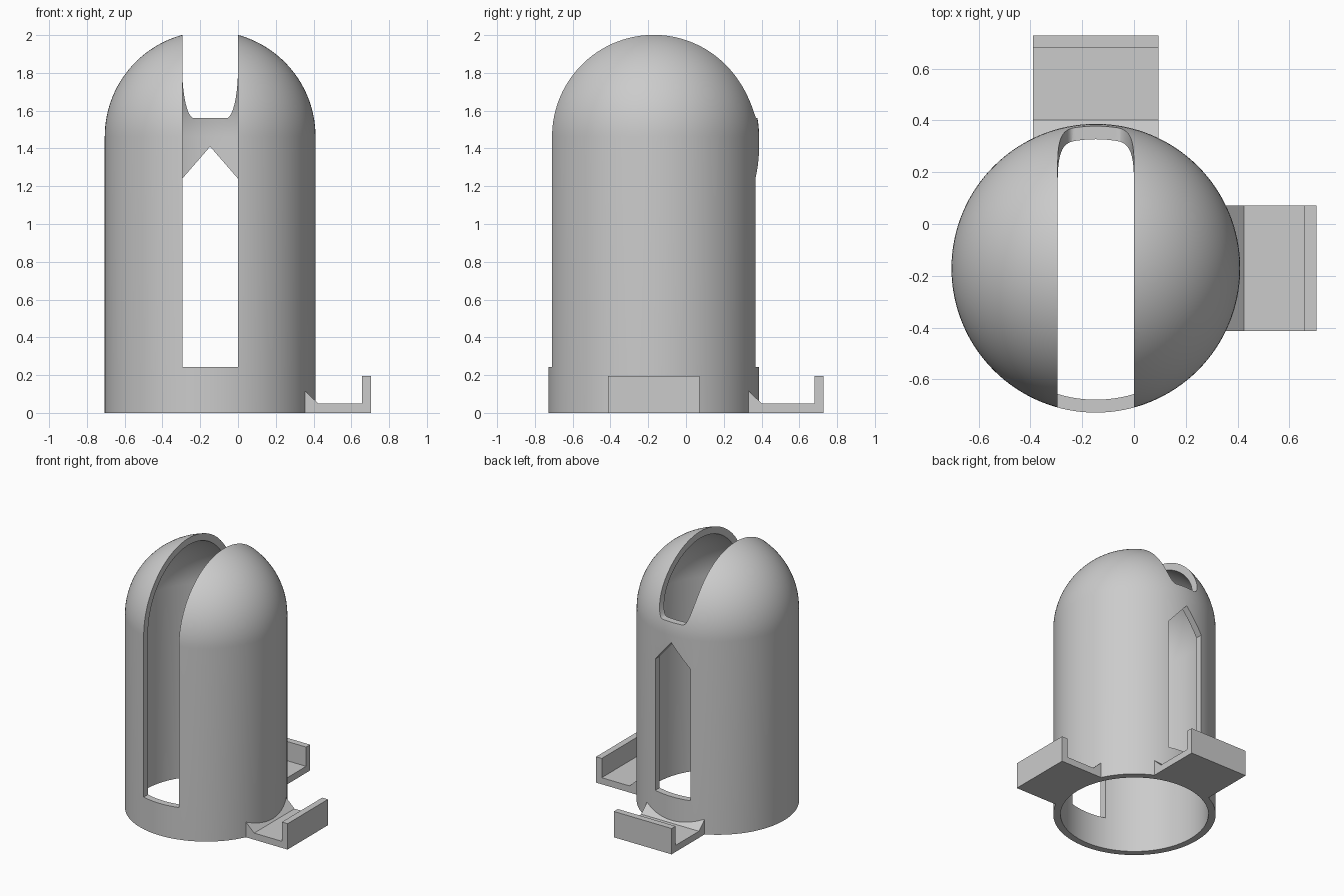
import bpy, bmesh, math
from mathutils import Matrix, Vector

old = bpy.data.objects.get("Cube")
if old:
    bpy.data.objects.remove(old, do_unlink=True)

CX, CY = -0.1475, -0.171      # axis of the domed tower
R, WALL, SPRING = 0.558, 0.05, 1.463
HALF, SILL = 0.1475, 0.243    # slot half width and sill height

grey = bpy.data.materials.new("plain grey")
grey.use_nodes = True
colour = (0.6, 0.6, 0.6, 1)
grey.diffuse_color = colour
grey.node_tree.nodes["Principled BSDF"].inputs["Base Color"].default_value = colour


def finish(bm, name):
    bmesh.ops.recalc_face_normals(bm, faces=bm.faces)
    mesh = bpy.data.meshes.new(name)
    bm.to_mesh(mesh)
    bm.free()
    obj = bpy.data.objects.new(name, mesh)
    mesh.materials.append(grey)
    bpy.context.collection.objects.link(obj)
    return obj


def prism(name, outline, start, end):
    """Extrude an (x, z) outline along y, around the tower axis."""
    bm = bmesh.new()
    face = bm.faces.new([bm.verts.new((x, start, z)) for x, z in outline])
    ext = bmesh.ops.extrude_face_region(bm, geom=[face])
    verts = [g for g in ext["geom"] if isinstance(g, bmesh.types.BMVert)]
    bmesh.ops.translate(bm, vec=(0, end - start, 0), verts=verts)
    return finish(bm, name)


def select(obj):
    bpy.ops.object.select_all(action="DESELECT")
    obj.select_set(True)
    bpy.context.view_layer.objects.active = obj


def cut(obj, cutter):
    cutter.hide_render = True
    mod = obj.modifiers.new("cut", "BOOLEAN")
    mod.operation, mod.solver, mod.object = "DIFFERENCE", "EXACT", cutter
    select(obj)
    bpy.ops.object.modifier_apply(modifier=mod.name)
    bpy.data.objects.remove(cutter, do_unlink=True)


# Hollow domed tower, turned from a wall profile
def dome_side(radius):
    steps = 32
    arc = [math.pi / 2 * i / steps for i in range(steps + 1)]
    return [(radius, 0)] + [(radius * math.cos(a), SPRING + radius * math.sin(a)) for a in arc]


profile = dome_side(R)[::-1] + dome_side(R - WALL)
bm = bmesh.new()
points = [bm.verts.new((r, 0, z)) for r, z in profile]
edges = [bm.edges.new(pair) for pair in zip(points, points[1:])
         if (pair[0].co - pair[1].co).length > 0
         and not (pair[0].co.x < 0.001 and pair[1].co.x < 0.001)]
bmesh.ops.spin(bm, geom=points + edges, cent=(0, 0, 0), axis=(0, 0, 1),
               angle=math.tau, steps=128, use_duplicate=False)
bmesh.ops.remove_doubles(bm, verts=bm.verts, dist=0.0001)
tower = finish(bm, "domed_tower")

# Front slot, from the sill up through the dome
cut(tower, prism("front_slot", [(-HALF, SILL), (HALF, SILL), (HALF, 2.3), (-HALF, 2.3)], -1, -0.03))

# Back of the dome slot, with tall rounded lower corners
bend_x, bend_z, base = 0.0625, 0.26, 1.56
corner = [(HALF - bend_x + bend_x * math.sin(a), base + bend_z * (1 - math.cos(a)))
          for a in [math.pi / 2 * i / 12 for i in range(13)]]
right_half = corner + [(HALF, 2.3)]
left_half = [(-x, z) for x, z in reversed(right_half)]
cut(tower, prism("dome_slot", right_half + left_half, -0.08, 1))

# Pointed window at the back
cut(tower, prism("back_window", [(-HALF, SILL), (HALF, SILL), (HALF, 1.24), (0, 1.41), (-HALF, 1.24)], 0.1, 1))
tower.location = (CX, CY, 0)


# Lipped trays on the left side and at the back
def tray(name, reach, turn):
    lip = reach - 0.048
    outline = [(0.45, 0), (reach, 0), (reach, 0.196), (lip, 0.196),
               (lip, 0.05), (0.572, 0.05), (0.45, 0.165)]
    obj = prism(name, outline, -0.242, 0.242)
    bm = bmesh.new()
    bmesh.ops.create_cone(bm, cap_ends=True, segments=128, radius1=R - 0.004,
                          radius2=R - 0.004, depth=2)
    cut(obj, finish(bm, "tray_cutter"))
    obj.data.transform(Matrix.Rotation(turn, 4, "Z"))
    obj.location = (CX, CY, 0)
    return obj


tray("left_tray", 0.8525, 0)
tray("back_tray", 0.9, math.pi / 2)

select(tower)
bpy.ops.object.shade_smooth_by_angle(angle=math.radians(30))
